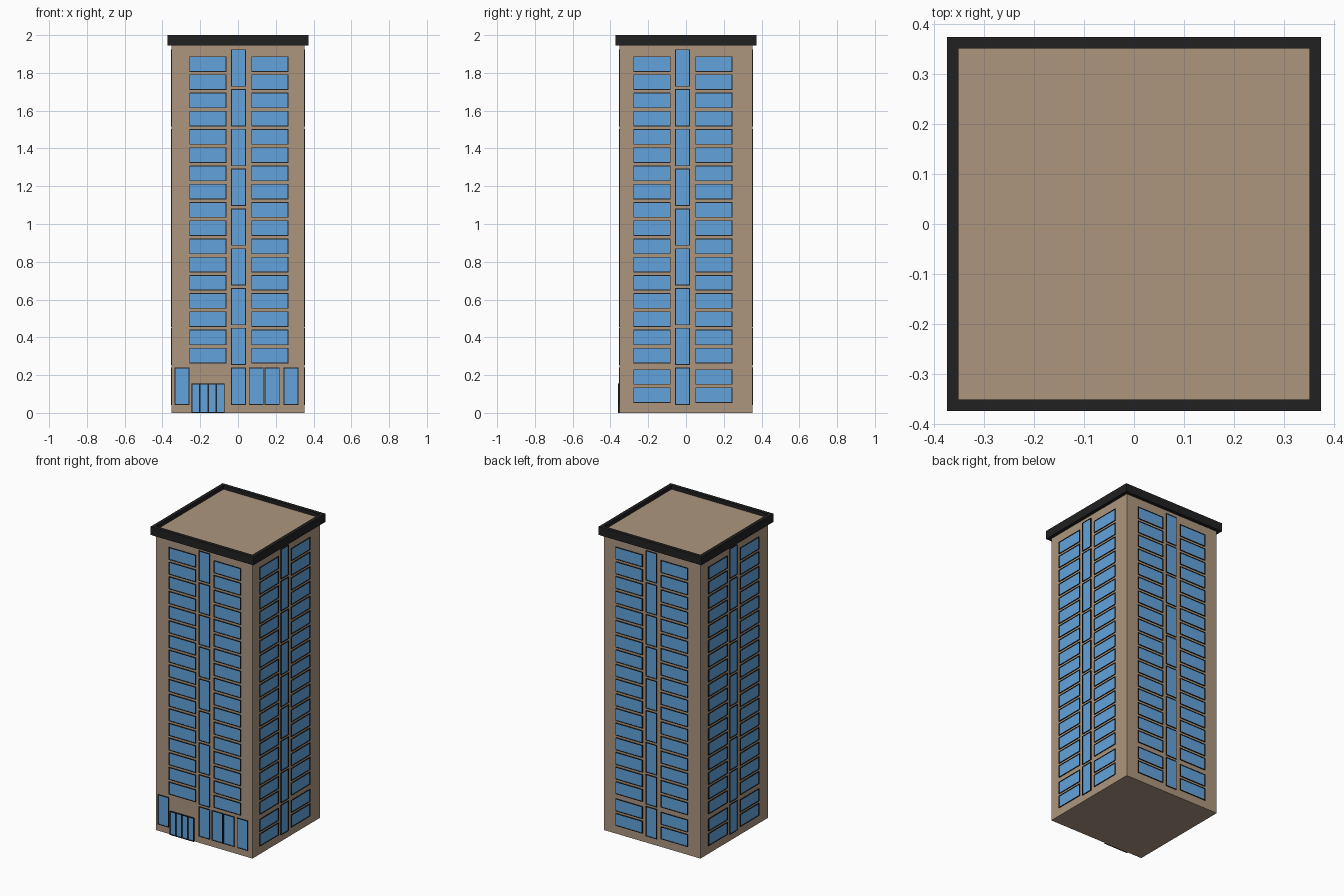
import bpy, bmesh
from mathutils import Matrix
from math import radians

if "Cube" in bpy.data.objects:
    bpy.data.objects.remove(bpy.data.objects["Cube"])

WALL = 0.351      # half width of the tower
ROOF = 0.374      # half width of the roof rim


def material(name, rgb):
    m = bpy.data.materials.new(name)
    m.diffuse_color = (*rgb, 1)
    m.use_nodes = True
    m.node_tree.nodes["Principled BSDF"].inputs["Base Color"].default_value = m.diffuse_color
    return m


TAN = material("tan_wall", (0.413, 0.305, 0.212))
DARK = material("dark_trim", (0.015, 0.015, 0.016))
BLUE = material("blue_glass", (0.122, 0.366, 0.716))


def make_object(name, bm, mats):
    me = bpy.data.meshes.new(name)
    bm.to_mesh(me)
    bm.free()
    for m in mats:
        me.materials.append(m)
    ob = bpy.data.objects.new(name, me)
    bpy.context.collection.objects.link(ob)
    return ob


def add_rings(bm, rings):
    """Bridge rectangles (x0, x1, z0, z1, outward) in turn; return vertex rings."""
    loops = []
    for x0, x1, z0, z1, out in rings:
        loops.append([bm.verts.new((x, -out, z)) for x, z in
                      ((x0, z0), (x1, z0), (x1, z1), (x0, z1))])
    for a, b in zip(loops, loops[1:]):
        for j in range(4):
            k = (j + 1) % 4
            bm.faces.new((a[j], a[k], b[k], b[j]))
    return loops


def add_pane(bm, x0, x1, z0, z1, frame=0.004, out=0.005, glass=0.002):
    """Raised dark frame around a slightly recessed glass pane."""
    f = frame
    o, g = WALL + out, WALL + glass
    loops = add_rings(bm, [(x0, x1, z0, z1, WALL - 0.001), (x0, x1, z0, z1, o),
                           (x0 + f, x1 - f, z0 + f, z1 - f, o),
                           (x0 + f, x1 - f, z0 + f, z1 - f, g)])
    bm.faces.new(loops[-1]).material_index = 1


# Tower body, its top lies a little below the rim
bm = bmesh.new()
bmesh.ops.create_cube(bm, size=1)
bmesh.ops.scale(bm, vec=(2 * WALL, 2 * WALL, 1.975), verts=bm.verts)
bmesh.ops.translate(bm, vec=(0, 0, 1.975 / 2), verts=bm.verts)
make_object("tower_body", bm, [TAN])

# Square roof rim, swept as a closed rectangular section
bm = bmesh.new()
section = [(ROOF, 1.945), (ROOF, 2.0), (WALL, 2.0), (WALL, 1.945)]
loops = [[bm.verts.new((sx * r, sy * r, z)) for sx, sy in
          ((-1, -1), (1, -1), (1, 1), (-1, 1))] for r, z in section]
for i in range(4):
    a, b = loops[i], loops[(i + 1) % 4]
    for j in range(4):
        k = (j + 1) % 4
        bm.faces.new((a[j], a[k], b[k], b[j]))
make_object("roof_rim", bm, [DARK])

# Window facades: name, turn about z, sideways shift of the pattern
for name, turn, shift in (("front", 0, 0.0), ("right", 90, -0.021),
                          ("back", 180, -0.008), ("left", 270, -0.013)):
    bm = bmesh.new()
    # wide windows on both sides of the centre strip
    rows = [0.262 + 0.0965 * i for i in range(17)]
    if name != "front":
        rows += [0.053, 0.149]
    for z in rows:
        for x in (-0.257, 0.071):
            add_pane(bm, x + shift, x + shift + 0.196, z, z + 0.082)
    # tall centre strip
    for i in range(9):
        z = 0.043 + 0.2105 * i
        add_pane(bm, shift - 0.037, shift + 0.042, z, z + 0.197)
    # shop windows on the ground floor
    if name == "front":
        for x in (-0.336, 0.057, 0.141, 0.241):
            add_pane(bm, x, x + 0.079, 0.043, 0.24)
    bm.transform(Matrix.Rotation(radians(turn), 4, 'Z'))
    make_object(name + "_windows", bm, [DARK, BLUE])

# Entrance with four narrow door leaves
bm = bmesh.new()
w = 0.175 / 4
for i in range(4):
    x = -0.246 + w * i
    add_pane(bm, x, x + w, 0.0, 0.155, frame=0.004, out=0.009, glass=0.004)
make_object("entrance_doors", bm, [DARK, BLUE])
